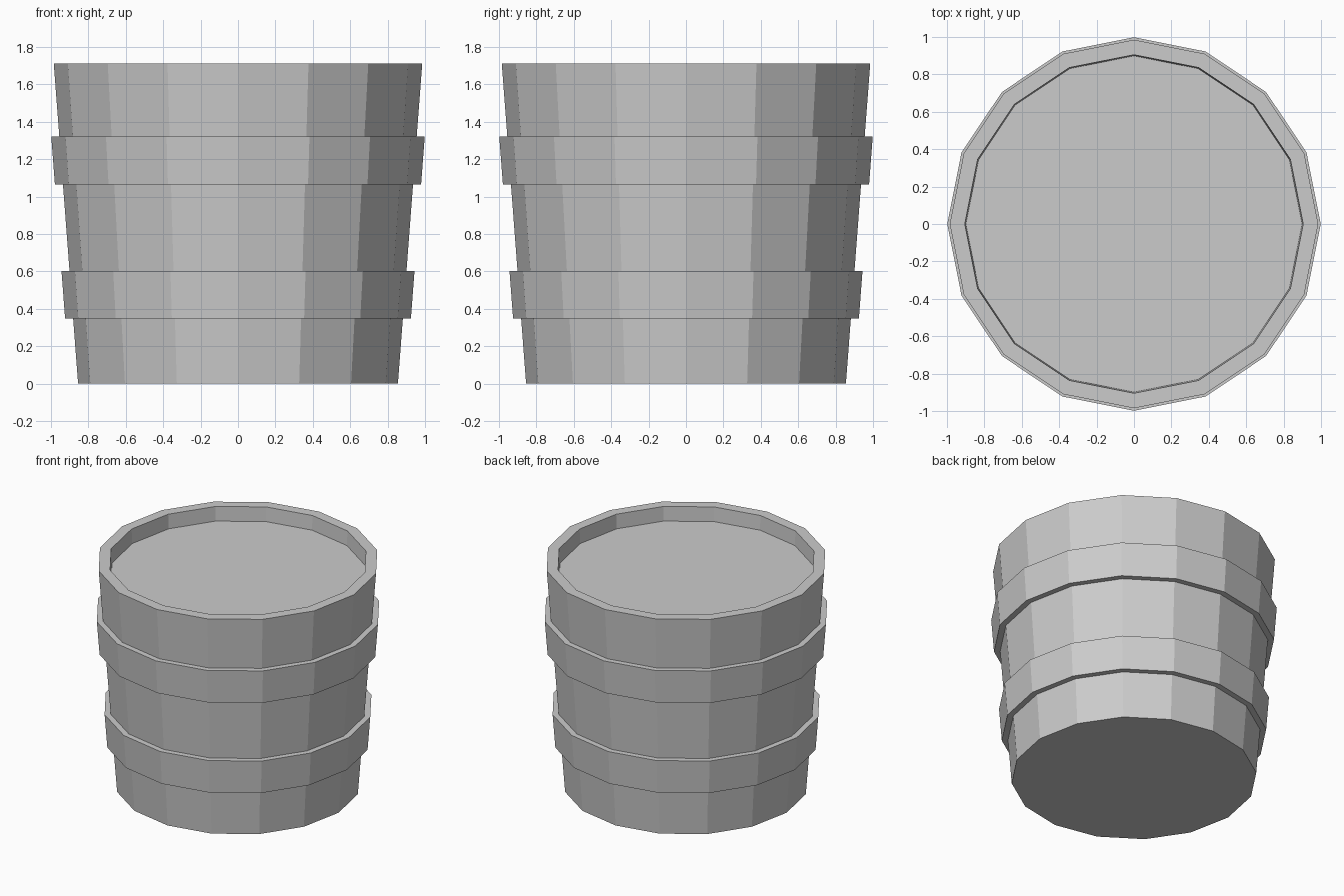
import bpy, bmesh
from math import pi, cos, sin

if "Cube" in bpy.data.objects:
    bpy.data.objects.remove(bpy.data.objects["Cube"])

SIDES = 16
HEIGHT = 1.71
R_BOTTOM, R_TOP = 0.855, 0.985


def wall_radius(z):
    return R_BOTTOM + (R_TOP - R_BOTTOM) * z / HEIGHT


def lathe(name, profile, closed=False):
    """Spin (radius, z) points, ordered bottom-outside-top, into a faceted solid."""
    bm = bmesh.new()
    rings = [[bm.verts.new((r * cos(2 * pi * i / SIDES), r * sin(2 * pi * i / SIDES), z))
              for i in range(SIDES)] for r, z in profile]
    pairs = list(zip(rings, rings[1:]))
    if closed:
        pairs.append((rings[-1], rings[0]))
    for a, b in pairs:
        for i in range(SIDES):
            j = (i + 1) % SIDES
            bm.faces.new((a[i], a[j], b[j], b[i]))
    if not closed:
        bm.faces.new(rings[0][::-1])
        bm.faces.new(rings[-1])
    bmesh.ops.recalc_face_normals(bm, faces=bm.faces)
    mesh = bpy.data.meshes.new(name)
    bm.to_mesh(mesh)
    bm.free()
    obj = bpy.data.objects.new(name, mesh)
    bpy.context.collection.objects.link(obj)
    return obj


# Tapered tub with a raised rim around a recessed top
lathe("tub_body", [(R_BOTTOM, 0), (R_TOP, HEIGHT), (0.905, HEIGHT), (0.899, 1.60)])

# Two hoops that follow the taper of the wall
for name, z0, z1 in (("lower_hoop", 0.347, 0.602), ("upper_hoop", 1.065, 1.32)):
    out, sink = 0.043, 0.005
    lathe(name, [(wall_radius(z0) - sink, z0), (wall_radius(z0) + out, z0),
                 (wall_radius(z1) + out, z1), (wall_radius(z1) - sink, z1)], closed=True)
